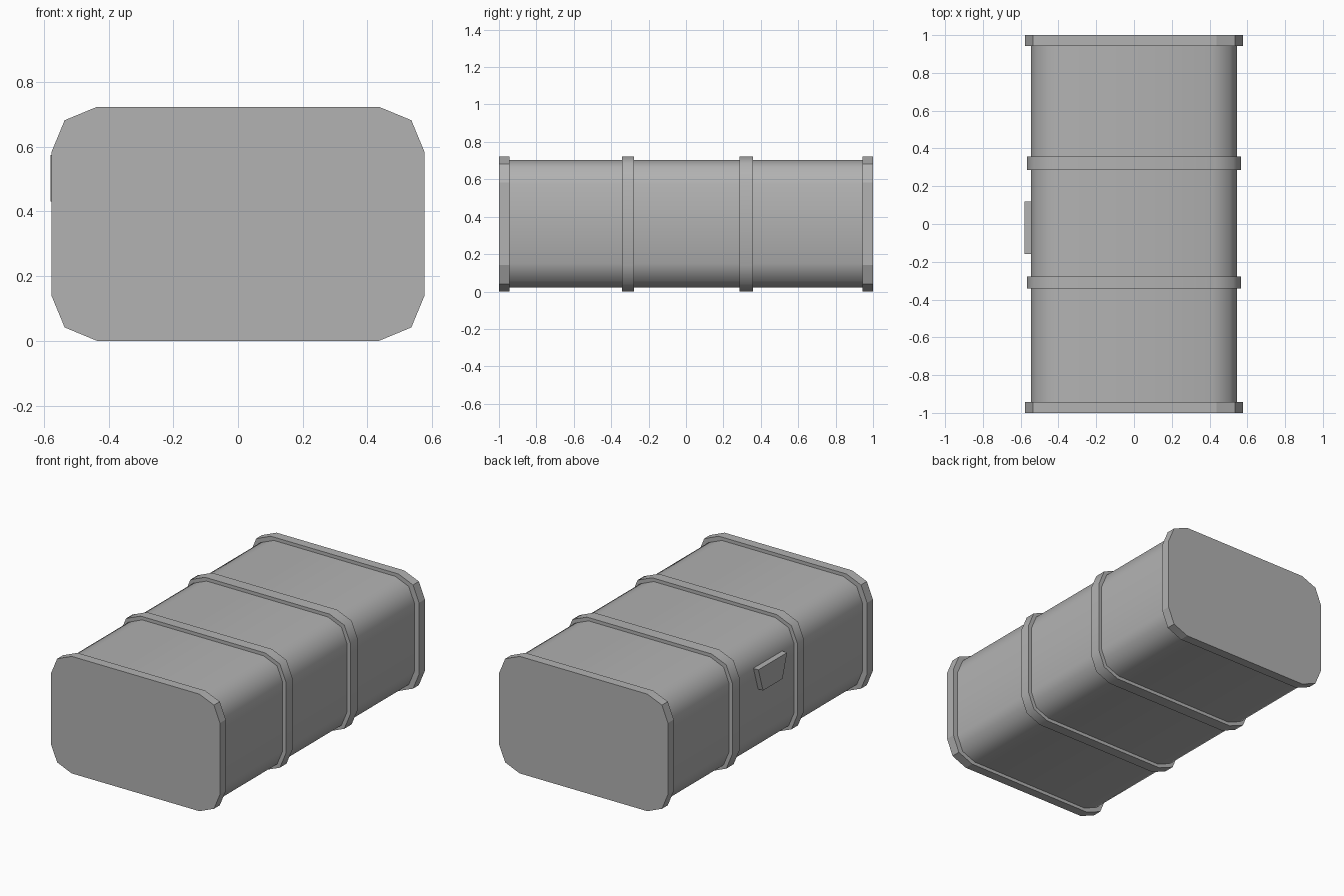
import bpy, bmesh
from math import sin, cos, pi, radians

if "Cube" in bpy.data.objects:
    bpy.data.objects.remove(bpy.data.objects["Cube"])

MID_Z = 0.3615
grey = bpy.data.materials.new("dark_grey")
grey.diffuse_color = (0.445, 0.445, 0.445, 1)
grey.use_nodes = True
grey.node_tree.nodes["Principled BSDF"].inputs["Base Color"].default_value = grey.diffuse_color


def prism(name, outline, to_3d, a, b, smooth=False):
    """Extrude a 2D outline between two positions along one axis."""
    bm = bmesh.new()
    ends = [[bm.verts.new(to_3d(u, v, t)) for u, v in outline] for t in (a, b)]
    n = len(outline)
    bm.faces.new(ends[0])
    bm.faces.new(ends[1][::-1])
    for i in range(n):
        j = (i + 1) % n
        bm.faces.new((ends[0][i], ends[1][i], ends[1][j], ends[0][j]))
    bmesh.ops.recalc_face_normals(bm, faces=bm.faces)
    mesh = bpy.data.meshes.new(name)
    bm.to_mesh(mesh)
    bm.free()
    mesh.materials.append(grey)
    obj = bpy.data.objects.new(name, mesh)
    bpy.context.collection.objects.link(obj)
    if smooth:
        bpy.ops.object.select_all(action='DESELECT')
        obj.select_set(True)
        bpy.context.view_layer.objects.active = obj
        bpy.ops.object.shade_smooth_by_angle(angle=radians(60))
    return obj


def rounded(half_w, half_h, r, segments=2):
    """Rectangle outline with corners rounded in a few segments."""
    pts = []
    for k, (sx, sz) in enumerate(((1, 1), (-1, 1), (-1, -1), (1, -1))):
        for s in range(segments + 1):
            t = pi / 2 * (k + s / segments)
            pts.append((sx * (half_w - r) + r * cos(t),
                        sz * (half_h - r) + r * sin(t)))
    return pts


def along_y(u, v, t):
    return (u, t, MID_Z + v)


# Smooth container body
prism("body", rounded(0.545, 0.341, 0.13), along_y, -0.96, 0.96, True)

# Faceted end caps
for name, a, b in (("front_cap", -1.0, -0.943), ("back_cap", 0.943, 1.0)):
    prism(name, rounded(0.577, MID_Z, 0.141), along_y, a, b)

# Two raised bands around the body
for name, a, b in (("front_band", -0.342, -0.278), ("back_band", 0.286, 0.358)):
    prism(name, rounded(0.567, MID_Z, 0.141), along_y, a, b, True)

# Trapezoid latch on the left side
latch = [(0.12, 0.575), (-0.16, 0.575), (-0.115, 0.43), (0.075, 0.43)]
prism("latch", latch, lambda u, v, t: (t, u, v), -0.579, -0.53)
